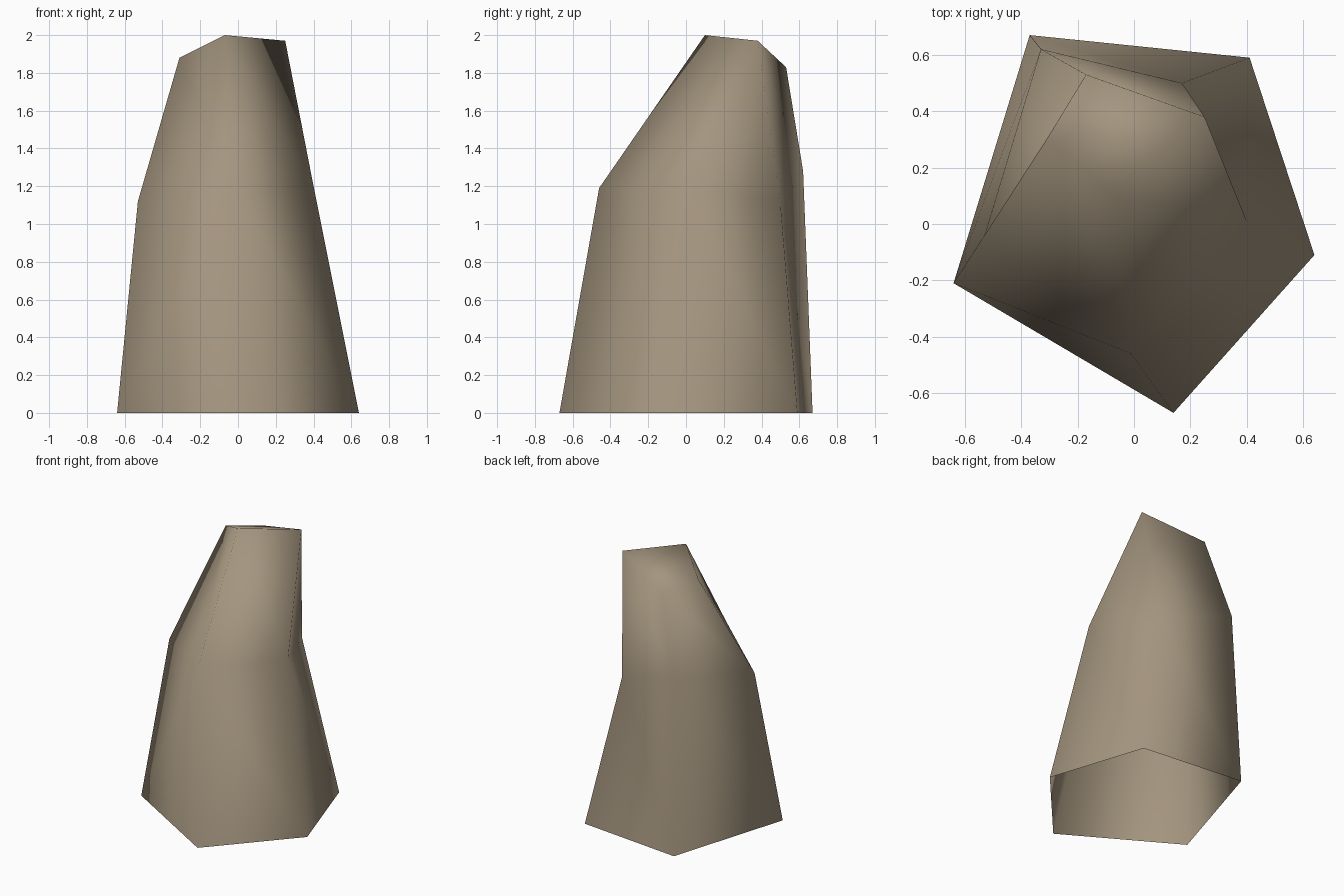
import bpy, bmesh

if "Cube" in bpy.data.objects:
    bpy.data.objects.remove(bpy.data.objects["Cube"])

# Ring corners run clockwise from the back left: back-left, back-right, right, front, left
base = [(-0.37, 0.67, 0), (0.41, 0.59, 0), (0.64, -0.11, 0), (0.14, -0.67, 0), (-0.64, -0.21, 0)]
middle = [(-0.33, 0.62, 1.28), (0.17, 0.50, 1.11), (0.40, 0.01, 1.20), (-0.01, -0.46, 1.19), (-0.53, -0.04, 1.12)]
peak = [(-0.17, 0.53, 1.83), (0.25, 0.38, 1.97), (-0.07, 0.10, 2.0), (-0.31, 0.30, 1.88)]

bm = bmesh.new()
low, mid, top = [[bm.verts.new(p) for p in ring] for ring in (base, middle, peak)]
cap = list(top)
top.insert(2, top[1])  # back-right and right sides meet in one top corner


def add_face(corners):
    bm.faces.new(list(dict.fromkeys(corners)))


# Sides, open at the bottom
for i in range(5):
    j = (i + 1) % 5
    if i == 3:  # front left side folds along its diagonal
        add_face([low[i], mid[i], low[j]])
        add_face([mid[i], mid[j], low[j]])
    else:
        add_face([low[i], mid[i], mid[j], low[j]])
    add_face([mid[i], top[i], top[j], mid[j]])

# Sloping top
add_face(cap[::-1])
bmesh.ops.recalc_face_normals(bm, faces=bm.faces)
for f in bm.faces:
    f.smooth = True

mesh = bpy.data.meshes.new("rock")
bm.to_mesh(mesh)
bm.free()
rock = bpy.data.objects.new("rock", mesh)
bpy.context.collection.objects.link(rock)

# Stone colour
stone = bpy.data.materials.new("warm_stone")
stone.diffuse_color = (0.37, 0.30, 0.21, 1)
stone.use_nodes = True
stone.node_tree.nodes["Principled BSDF"].inputs["Base Color"].default_value = stone.diffuse_color
mesh.materials.append(stone)
